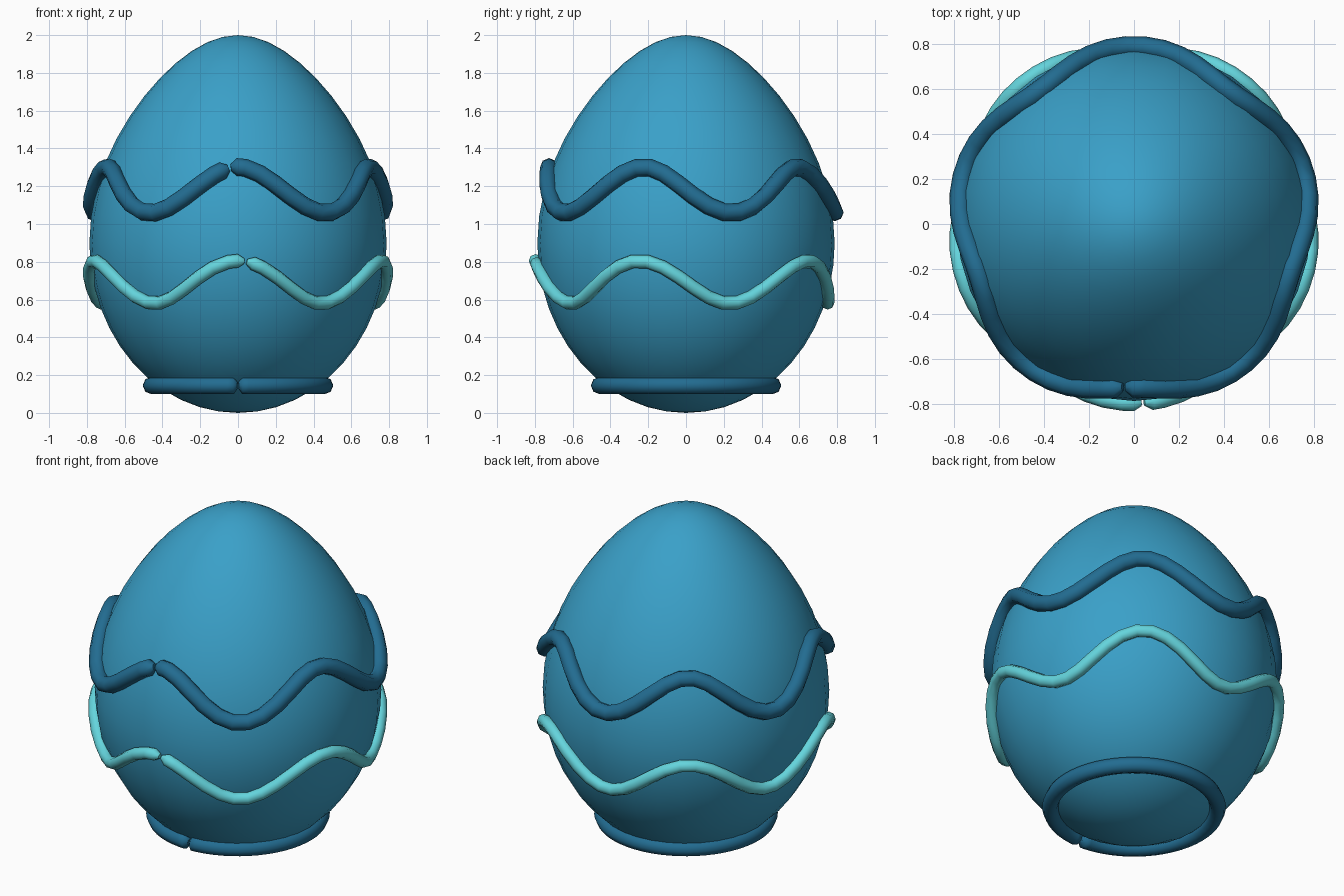
import bpy
import bmesh
from math import sin, cos, pi, sqrt

cube = bpy.data.objects.get("Cube")
if cube:
    bpy.data.objects.remove(cube, do_unlink=True)


def make_material(name, rgb):
    mat = bpy.data.materials.new(name)
    mat.use_nodes = True
    color = (*rgb, 1.0)
    mat.diffuse_color = color
    mat.node_tree.nodes["Principled BSDF"].inputs["Base Color"].default_value = color
    return mat


egg_blue = make_material("egg blue", (0.042, 0.352, 0.58))
dark_blue = make_material("dark blue", (0.016, 0.15, 0.283))
aqua = make_material("aqua", (0.127, 0.66, 0.72))

WIDEST = 0.9   # height of the widest level
RADIUS = 0.787


def egg_radius(z):
    """Radius of the egg at height z, narrower towards the top."""
    t = (z - WIDEST) / (2 - WIDEST if z > WIDEST else WIDEST)
    taper = 1 - 0.22 * t * t if t > 0 else 1
    return RADIUS * sqrt(max(0, 1 - t * t)) * taper


def finish(name, mesh, mat):
    obj = bpy.data.objects.new(name, mesh)
    bpy.context.collection.objects.link(obj)
    mesh.materials.clear()
    mesh.materials.append(mat)
    for poly in mesh.polygons:
        poly.use_smooth = True
        poly.material_index = 0
    return obj


def make_egg(segments=32, rings=24):
    bm = bmesh.new()
    bmesh.ops.create_uvsphere(bm, u_segments=segments, v_segments=rings, radius=1)
    for v in bm.verts:
        height = max(-1, min(1, v.co.z))
        z = WIDEST + height * (2 - WIDEST if height > 0 else WIDEST)
        flat = v.co.xy.length
        scale = egg_radius(z) / flat if flat > 0.001 else 0
        v.co = (v.co.x * scale, v.co.y * scale, z)
    mesh = bpy.data.meshes.new("egg")
    bm.to_mesh(mesh)
    bm.free()
    finish("egg", mesh, egg_blue)


def make_band(name, mat, z, wave, thickness, lift, seam, count=60):
    """Tube wrapped round the egg in five waves, pinched at its front seam."""
    curve = bpy.data.curves.new(name, "CURVE")
    curve.dimensions = "3D"
    curve.twist_mode = "Z_UP"
    curve.bevel_depth = thickness
    curve.bevel_resolution = 2
    curve.use_fill_caps = True
    spline = curve.splines.new("POLY")
    gap = 0.008
    angles = [gap + (2 * pi - 2 * gap) * i / count for i in range(count + 1)]
    # extra points start the taper close to the seam
    angles[1:1] = [0.05]
    angles[-1:-1] = [2 * pi - 0.05]
    spline.points.add(len(angles) - 1)
    for i, (point, angle) in enumerate(zip(spline.points, angles)):
        a = angle + seam
        height = z + wave * cos(5 * a)
        r = egg_radius(height) + lift
        point.co = (r * sin(a), -r * cos(a), height, 1)
        point.radius = 0.4 if i in (0, len(angles) - 1) else 1
    helper = bpy.data.objects.new(name + " path", curve)
    bpy.context.collection.objects.link(helper)
    deps = bpy.context.evaluated_depsgraph_get()
    mesh = bpy.data.meshes.new_from_object(helper.evaluated_get(deps))
    bpy.data.objects.remove(helper, do_unlink=True)
    finish(name, mesh, mat)


make_egg()
make_band("upper_wave_band", dark_blue, 1.18, 0.122, 0.047, 0.014, -0.06)
make_band("lower_wave_band", aqua, 0.692, 0.113, 0.036, 0.014, 0.05)
make_band("base_ring", dark_blue, 0.145, 0, 0.046, 0.03, 0)
